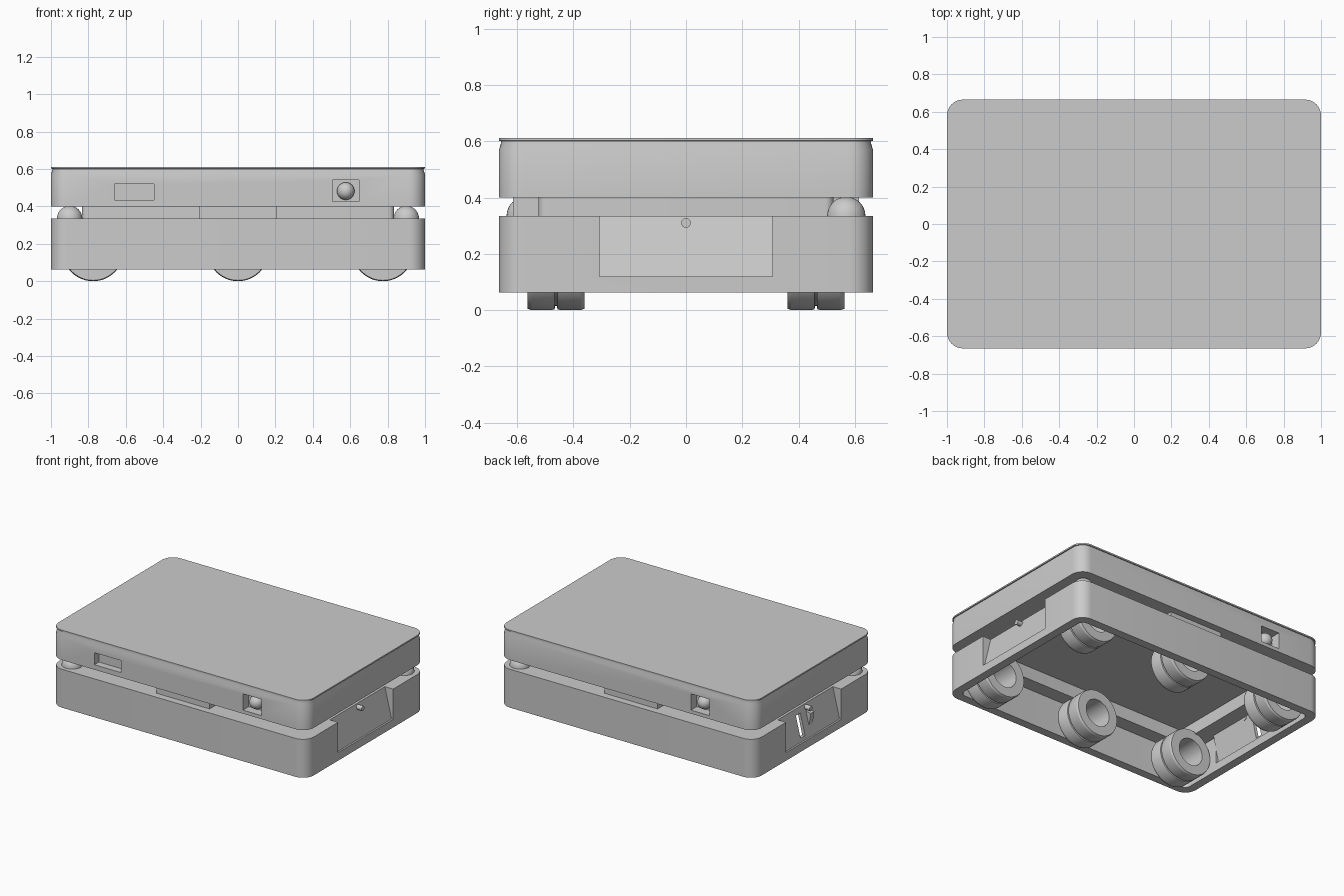
import bpy, bmesh, math
from mathutils import Vector

if "Cube" in bpy.data.objects:
    bpy.data.objects.remove(bpy.data.objects["Cube"])

grey = bpy.data.materials.new("plain_grey")
grey.diffuse_color = (0.6, 0.6, 0.6, 1)
grey.use_nodes = True
grey.node_tree.nodes["Principled BSDF"].inputs["Base Color"].default_value = grey.diffuse_color


def finish(bm, name):
    bmesh.ops.recalc_face_normals(bm, faces=bm.faces)
    me = bpy.data.meshes.new(name)
    bm.to_mesh(me)
    bm.free()
    ob = bpy.data.objects.new(name, me)
    bpy.context.collection.objects.link(ob)
    me.materials.append(grey)
    return ob


def activate(ob):
    bpy.ops.object.select_all(action='DESELECT')
    ob.select_set(True)
    bpy.context.view_layer.objects.active = ob


def smooth(ob):
    activate(ob)
    bpy.ops.object.shade_smooth_by_angle(angle=math.radians(18))


def rounded_rect(hx, hy, r, z, n=8):
    pts = []
    for q, (sx, sy) in enumerate([(1, 1), (-1, 1), (-1, -1), (1, -1)]):
        for i in range(n + 1):
            a = (q + i / n) * math.pi / 2
            pts.append(Vector((sx * (hx - r) + r * math.cos(a), sy * (hy - r) + r * math.sin(a), z)))
    return pts


def bridge(bm, loops, closed):
    rings = [[bm.verts.new(p) for p in lp] for lp in loops]
    pairs = list(zip(rings, rings[1:])) + ([(rings[-1], rings[0])] if closed else [])
    for a, b in pairs:
        for i in range(len(a)):
            j = (i + 1) % len(a)
            bm.faces.new((a[i], a[j], b[j], b[i]))
    if not closed:
        bm.faces.new(rings[0])
        bm.faces.new(rings[-1])


def loft(name, sections, closed=False):
    bm = bmesh.new()
    bridge(bm, [rounded_rect(*s) for s in sections], closed)
    return finish(bm, name)


def box(name, lo, hi):
    bm = bmesh.new()
    bmesh.ops.create_cube(bm, size=1)
    for v in bm.verts:
        v.co = [lo[i] + (v.co[i] + 0.5) * (hi[i] - lo[i]) for i in range(3)]
    return finish(bm, name)


def prism(name, xz, y0, y1):
    bm = bmesh.new()
    bridge(bm, [[Vector((x, y, z)) for x, z in xz] for y in (y0, y1)], False)
    return finish(bm, name)


def lathe_y(name, profile, loc, n=48):
    # ring-shaped solid around the y axis
    bm = bmesh.new()
    bridge(bm, [[Vector((loc[0] + r * math.cos(2 * math.pi * i / n), loc[1] + y,
                         loc[2] + r * math.sin(2 * math.pi * i / n))) for i in range(n)]
                for r, y in profile], True)
    smooth(finish(bm, name))


def dome(name, loc, r, half=False):
    bm = bmesh.new()
    bmesh.ops.create_uvsphere(bm, u_segments=32, v_segments=16, radius=r)
    if half:
        bmesh.ops.delete(bm, geom=[v for v in bm.verts if v.co.z < -1e-4], context='VERTS')
    bmesh.ops.translate(bm, verts=bm.verts, vec=loc)
    smooth(finish(bm, name))


def cut(ob, cutter):
    cutter.hide_render = True
    m = ob.modifiers.new("cut", 'BOOLEAN')
    m.operation, m.solver, m.object = 'DIFFERENCE', 'EXACT', cutter
    activate(ob)
    bpy.ops.object.modifier_apply(modifier=m.name)
    bpy.data.objects.remove(cutter, do_unlink=True)


# hollow lower body with an opening in its top plate
body = loft("lower_body", [
    (1, .665, .085, .063), (1, .665, .085, .335), (.81, .505, .04, .335),
    (.81, .505, .04, .31), (.94, .605, .04, .31), (.94, .605, .04, .063)], closed=True)

# sloping recess panels at both ends, each with a small peg
for s, end in ((1, "right"), (-1, "left")):
    xs = sorted((s * .915, s * 1.1))
    cut(body, box("recess_cutter", (xs[0], -.308, .12), (xs[1], .308, .4)))
    panel = prism(end + "_recess_panel",
                  [(s * .988, .12), (s * .935, .335), (s * .915, .335), (s * .965, .12)], -.308, .308)
    if s < 0:
        # charging slot and latch tongue on the left end
        cut(panel, box("slot_cutter", (-1.1, .07, .145), (-.8, .12, .295)))
        prism("latch_tongue", [(-.93, .29), (-.985, .28), (-.968, .17), (-.955, .17)], -.03, .01)
    bm = bmesh.new()
    bmesh.ops.create_cone(bm, cap_ends=True, segments=24, radius1=.017, radius2=.017, depth=.06)
    for v in bm.verts:
        v.co = (s * (.95 + v.co.z), v.co.x, .31 + v.co.y)
    smooth(finish(bm, end + "_peg"))
smooth(body)

# thin neck between body and lid, with a block at front and back
neck = loft("neck_ring", [(.835, .525, .03, .333), (.835, .525, .03, .402),
                          (.81, .505, .02, .402), (.81, .505, .02, .333)], closed=True)
smooth(neck)
for s, side in ((-1, "front"), (1, "back")):
    ys = sorted((s * .52, s * .615))
    box(side + "_neck_block", (-.208, ys[0], .333), (.208, ys[1], .402))

# lid with a faint bevelled band under its top plate
lid = loft("lid", [(1, .665, .085, .40), (1, .665, .085, .57), (.993, .658, .078, .592),
                   (.993, .658, .078, .601), (1, .665, .085, .602), (1, .665, .085, .612)])
cut(lid, box("slot_cutter", (-.66, -.8, .435), (-.45, -.615, .52)))
for s in (-1, 1):
    x = -s * .576
    ys = sorted((s * .60, s * .8))
    cut(lid, box("button_cutter", (x - .072, ys[0], .425), (x + .072, ys[1], .54)))
    dome("push_button", (x, s * .614, .482), .047)
smooth(lid)

# sensor domes on two opposite corners
for s in (-1, 1):
    dome("sensor_dome", (s * .90, s * .57, .335), .068, half=True)

# six double wheels
tyre = [(.095, -.102), (.160, -.102), (.165, -.088), (.165, -.016), (.162, -.005), (.15, -.003), (.15, .003),
        (.162, .005), (.165, .016), (.165, .088), (.160, .102), (.095, .102)]
for x in (-.775, 0, .775):
    for y in (-.462, .462):
        lathe_y("wheel", tyre, (x, y, .165))
